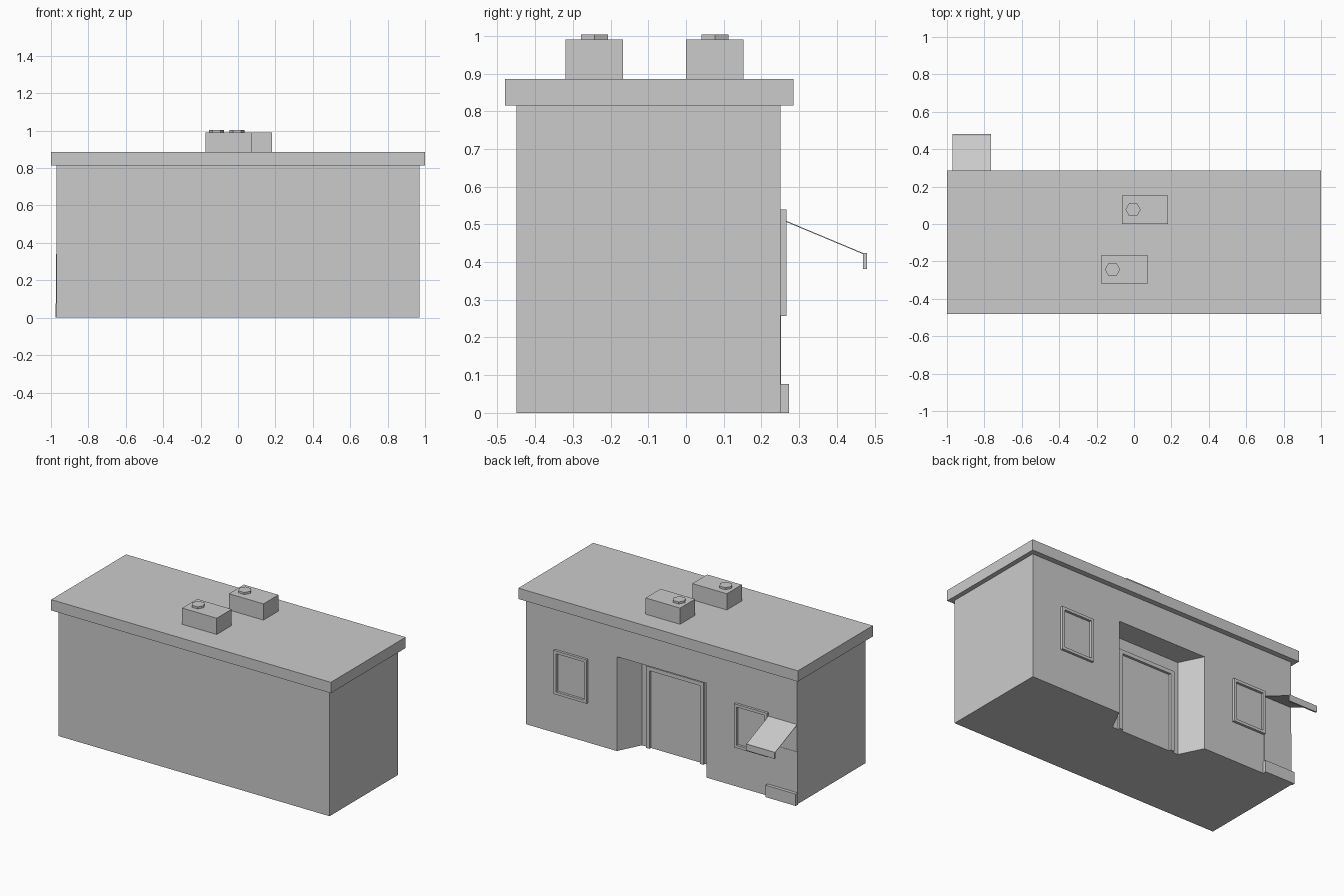
import bpy, bmesh, math

if "Cube" in bpy.data.objects:
    bpy.data.objects.remove(bpy.data.objects["Cube"])

grey = bpy.data.materials.new("plain_grey")
grey.diffuse_color = (0.6, 0.6, 0.6, 1)
grey.use_nodes = True
grey.node_tree.nodes["Principled BSDF"].inputs["Base Color"].default_value = grey.diffuse_color


def finish(name, bm):
    bmesh.ops.recalc_face_normals(bm, faces=bm.faces)
    mesh = bpy.data.meshes.new(name)
    bm.to_mesh(mesh)
    bm.free()
    mesh.materials.append(grey)
    ob = bpy.data.objects.new(name, mesh)
    bpy.context.collection.objects.link(ob)
    return ob


def prism(name, outline, lo, hi, axis="z"):
    """Extrude a 2D outline along z (points are x, y) or x (points are y, z)."""
    bm = bmesh.new()
    at = (lambda p, h: (p[0], p[1], h)) if axis == "z" else (lambda p, h: (h, p[0], p[1]))
    face = bm.faces.new([bm.verts.new(at(p, lo)) for p in outline])
    moved = bmesh.ops.extrude_face_region(bm, geom=[face])["geom"]
    shift = (0, 0, hi - lo) if axis == "z" else (hi - lo, 0, 0)
    bmesh.ops.translate(bm, verts=[v for v in moved if isinstance(v, bmesh.types.BMVert)], vec=shift)
    return finish(name, bm)


def box(name, x0, x1, y0, y1, z0, z1):
    return prism(name, [(x0, y0), (x1, y0), (x1, y1), (x0, y1)], z0, z1)


def frame(name, x0, x1, z0, z1, y, depth, bar, sill=True):
    """Raised bars around an opening on a wall facing +y."""
    box(name + "_left", x0, x0 + bar, y, y + depth, z0, z1)
    box(name + "_right", x1 - bar, x1, y, y + depth, z0, z1)
    box(name + "_head", x0 + bar, x1 - bar, y, y + depth, z1 - bar, z1)
    if sill:
        box(name + "_sill", x0 + bar, x1 - bar, y, y + depth, z0, z0 + bar)


# Walls: lower part with a splayed doorway recess, upper part solid
W, F, B, HEAD, EAVE = 0.97, -0.45, 0.25, 0.61, 0.815
bm = bmesh.new()
plan = [(-W, F), (W, F), (W, B), (0.32, B), (0.245, 0.10), (-0.245, 0.10), (-0.32, B), (-W, B)]
low = [bm.verts.new((x, y, 0)) for x, y in plan]
mid = [bm.verts.new((x, y, HEAD)) for x, y in plan]
bm.faces.new(low)
for i in range(8):
    j = (i + 1) % 8
    if i in (0, 1, 7, 2, 3, 4, 5, 6) and i not in (0, 1, 2, 6, 7):
        bm.faces.new((low[i], low[j], mid[j], mid[i]))
bm.faces.new(mid[3:7])  # recess ceiling
top = {i: bm.verts.new((plan[i][0], plan[i][1], EAVE)) for i in (0, 1, 2, 7)}
bm.faces.new([top[i] for i in (0, 1, 2, 7)])
bm.faces.new((low[0], low[1], top[1], top[0]))
bm.faces.new((low[1], low[2], top[2], top[1]))
bm.faces.new((low[7], low[0], top[0], top[7]))
bm.faces.new((low[2], low[3], mid[3], mid[6], low[6], low[7], top[7], top[2]))
for v in (mid[0], mid[1], mid[2], mid[7]):
    bm.verts.remove(v)
finish("walls", bm)

# Overhanging flat roof
box("roof_slab", -1, 1, -0.48, 0.285, EAVE, 0.885)

# Rooftop units with hexagonal caps
for n, (x, y, cx) in enumerate([(-0.065, 0.0, -0.005), (-0.175, -0.32, -0.115)]):
    box(f"roof_unit_{n}", x, x + 0.247, y, y + 0.153, 0.885, 0.99)
    hexagon = [(cx + 0.041 * math.cos(k * math.pi / 3), y + 0.077 + 0.041 * math.sin(k * math.pi / 3))
               for k in range(6)]
    prism(f"roof_unit_cap_{n}", hexagon, 0.99, 1.003)

# Windows and door surround
frame("window_frame_a", 0.525, 0.76, 0.257, 0.54, B, 0.016, 0.018)
frame("window_frame_b", -0.765, -0.53, 0.257, 0.54, B, 0.016, 0.018)
frame("door_frame", -0.205, 0.205, 0.0, 0.53, 0.10, 0.016, 0.025, sill=False)

# Corner awning: thin sloped sheet and front lip
prism("awning_sheet", [(0.25, 0.516), (0.47, 0.424), (0.47, 0.421), (0.25, 0.513)], -0.97, -0.765, "x")
box("awning_lip", -0.97, -0.765, 0.47, 0.48, 0.382, 0.424)

# Counter panel and kick board below the awning
box("counter_panel", -0.973, -0.767, B - 0.003, B + 0.002, 0.0, 0.34)
box("kick_board", -0.976, -0.76, B, 0.273, 0.0, 0.077)
